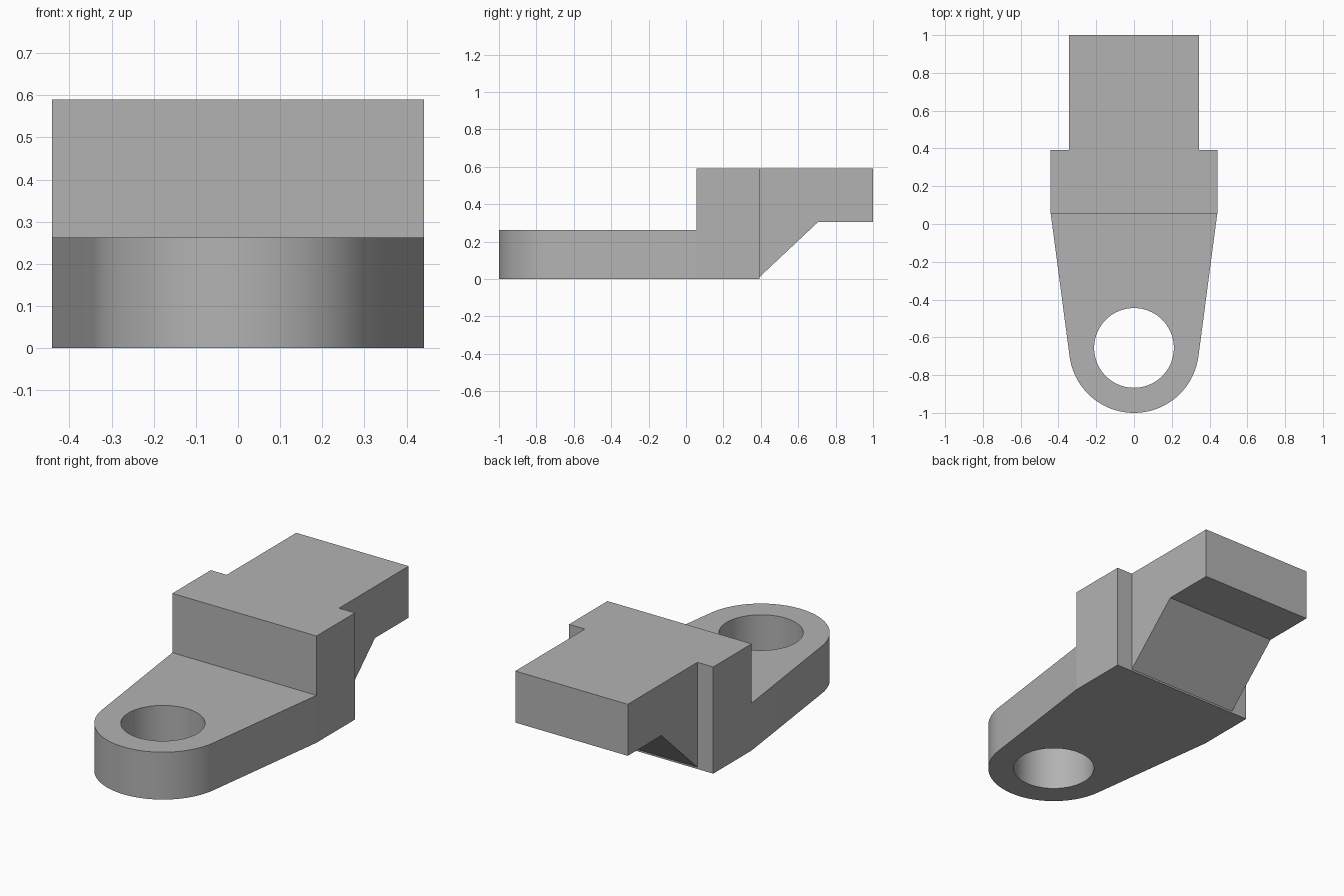
import bpy, bmesh
from math import sin, cos, radians, pi
from mathutils import Vector

cube = bpy.data.objects.get("Cube")
if cube:
    bpy.data.objects.remove(cube, do_unlink=True)

# Main sizes
BLOCK_W, TAIL_W = 0.441, 0.344        # half widths
STEP_Y, SHOULDER_Y = 0.056, 0.392
LUG_Z, TOP_Z, TAIL_Z = 0.262, 0.59, 0.305
EYE_Y, EYE_R, HOLE_R = -0.656, 0.344, 0.211

grey = bpy.data.materials.new("plain grey")
grey.use_nodes = True
grey.diffuse_color = (0.45, 0.45, 0.45, 1)
grey.node_tree.nodes["Principled BSDF"].inputs["Base Color"].default_value = grey.diffuse_color


def prism(name, points, direction):
    """Extrude a closed outline along a direction."""
    bm = bmesh.new()
    face = bm.faces.new([bm.verts.new(p) for p in points])
    moved = bmesh.ops.extrude_face_region(bm, geom=[face])["geom"]
    verts = [v for v in moved if isinstance(v, bmesh.types.BMVert)]
    bmesh.ops.translate(bm, verts=verts, vec=Vector(direction))
    bmesh.ops.recalc_face_normals(bm, faces=bm.faces)
    mesh = bpy.data.meshes.new(name)
    bm.to_mesh(mesh)
    bm.free()
    mesh.materials.append(grey)
    obj = bpy.data.objects.new(name, mesh)
    bpy.context.collection.objects.link(obj)
    return obj


def combine(obj, tool, operation):
    """Apply a boolean, then discard the tool."""
    mod = obj.modifiers.new(operation.lower(), "BOOLEAN")
    mod.operation, mod.object, mod.solver = operation, tool, "EXACT"
    bpy.context.view_layer.objects.active = obj
    bpy.ops.object.modifier_apply(modifier=mod.name)
    bpy.data.objects.remove(tool, do_unlink=True)


def arc(radius, start, end, steps):
    return [(radius * cos(a), EYE_Y + radius * sin(a))
            for a in (start + (end - start) * i / steps for i in range(steps + 1))]


# Plan outline: tapered lug with round nose, wide block, narrow tail
tangent = radians(7.5)
plan = arc(EYE_R, tangent - pi, -tangent, 64)
plan += [(BLOCK_W, STEP_Y), (BLOCK_W, SHOULDER_Y), (TAIL_W, SHOULDER_Y), (TAIL_W, 1)]
plan += [(-x, y) for x, y in reversed(plan[-4:])]
bracket = prism("bracket", [(x, y, 0) for x, y in plan], (0, 0, TOP_Z))

# Side profile: step above the lug, sloped underside beneath the tail
side = [(-1.1, -0.1), (-1.1, LUG_Z), (STEP_Y, LUG_Z), (STEP_Y, 0.8), (1.1, 0.8),
        (1.1, TAIL_Z), (0.706, TAIL_Z), (SHOULDER_Y, 0.01), (SHOULDER_Y, -0.1)]
profile = prism("side_profile", [(-1, y, z) for y, z in side], (2, 0, 0))
combine(bracket, profile, "INTERSECT")

# Round hole through the lug
ring = arc(HOLE_R, 0, 2 * pi, 96)[:-1]
hole = prism("hole_cutter", [(x, y, -0.2) for x, y in ring], (0, 0, 1))
combine(bracket, hole, "DIFFERENCE")

# Smooth round walls, crisp folds
bpy.ops.object.select_all(action="DESELECT")
bracket.select_set(True)
bpy.context.view_layer.objects.active = bracket
bpy.ops.object.shade_smooth_by_angle(angle=radians(5))
